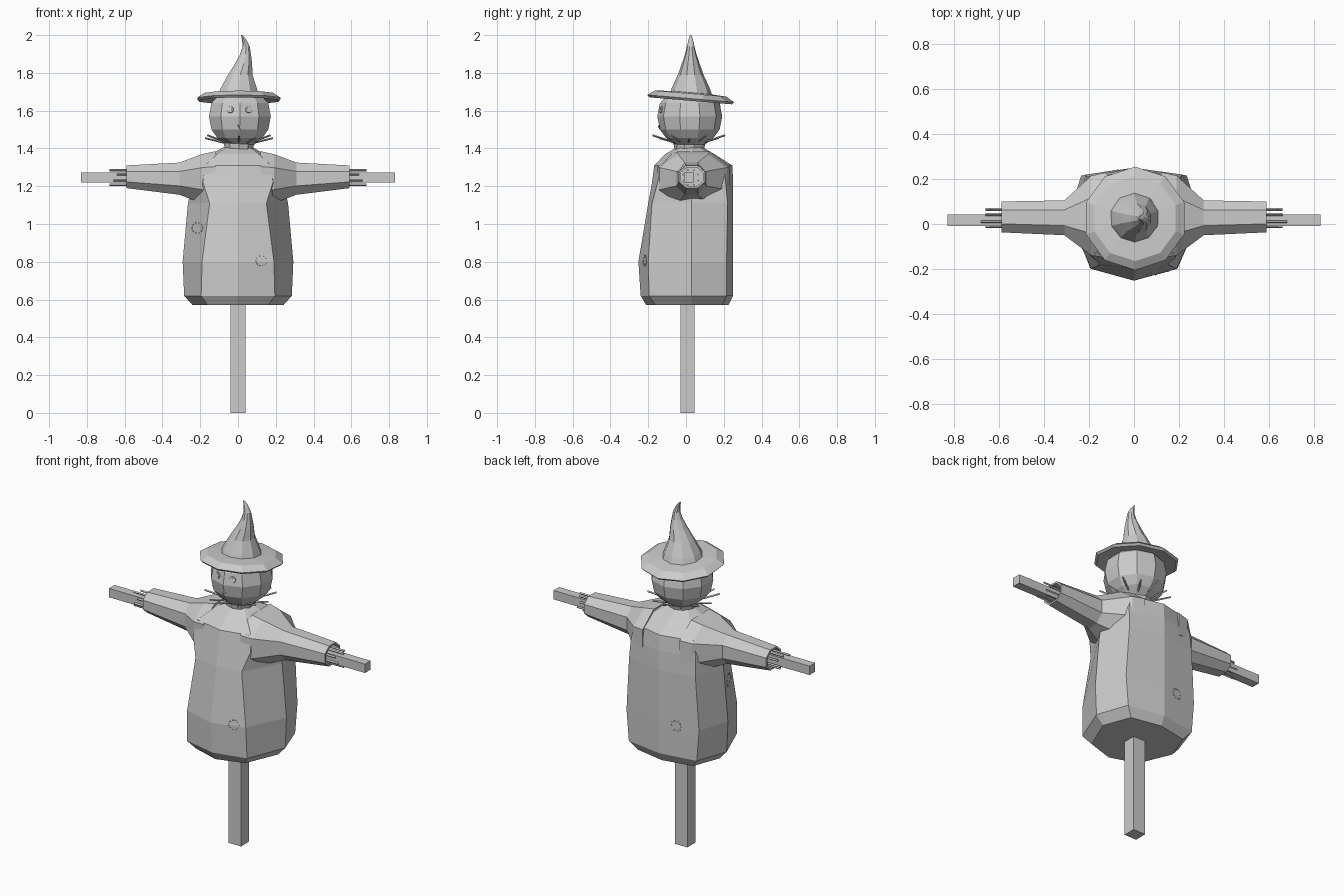
import bpy, bmesh, math
from mathutils import Vector, Matrix
from mathutils.bvhtree import BVHTree

cube = bpy.data.objects.get("Cube")
if cube:
    bpy.data.objects.remove(cube, do_unlink=True)

grey = bpy.data.materials.new("plain grey")
grey.use_nodes = True
COLOUR = (0.6, 0.6, 0.6, 1)
grey.diffuse_color = COLOUR
grey.node_tree.nodes["Principled BSDF"].inputs["Base Color"].default_value = COLOUR


def finish(name, bm):
    bmesh.ops.recalc_face_normals(bm, faces=bm.faces)
    mesh = bpy.data.meshes.new(name)
    bm.to_mesh(mesh)
    bm.free()
    mesh.materials.append(grey)
    ob = bpy.data.objects.new(name, mesh)
    bpy.context.collection.objects.link(ob)
    return ob


def loft(name, rings, caps=(True, True)):
    """Skin a list of rings, each a list of points."""
    bm = bmesh.new()
    loops = [[bm.verts.new(p) for p in ring] for ring in rings]
    n = len(rings[0])
    for a, b in zip(loops, loops[1:]):
        for i in range(n):
            j = (i + 1) % n
            bm.faces.new((a[i], a[j], b[j], b[i]))
    for cap, loop in zip(caps, (loops[0], loops[-1])):
        if cap:
            bm.faces.new(loop)
    return finish(name, bm)


def ring(cx, cy, z, r, n=10, tilt=0.0):
    """Level polygon with a corner at the front, optionally tilted back."""
    pts = []
    for i in range(n):
        a = 2 * math.pi * i / n - math.pi / 2
        y = r * math.sin(a)
        pts.append((cx + r * math.cos(a), cy + y, z - tilt * y))
    return pts


def box(name, lo, hi):
    bm = bmesh.new()
    size = [h - l for l, h in zip(lo, hi)]
    mid = [(l + h) / 2 for l, h in zip(lo, hi)]
    bmesh.ops.create_cube(bm, size=1, matrix=Matrix.Translation(mid) @ Matrix.Diagonal((*size, 1)))
    return finish(name, bm)


def rod(name, a, b, r):
    a, b = Vector(a), Vector(b)
    bm = bmesh.new()
    turn = (b - a).to_track_quat('Z', 'Y').to_matrix().to_4x4()
    bmesh.ops.create_cone(bm, cap_ends=True, segments=4, radius1=r, radius2=r,
                          depth=(b - a).length, matrix=Matrix.Translation((a + b) / 2) @ turn)
    return finish(name, bm)


# Wooden cross
box("post", (-0.04, -0.03, 0), (0.04, 0.045, 1.3))
box("crossbar", (-0.83, -0.01, 1.22), (0.83, 0.042, 1.272))


# Coat: eight-sided rings given as front y, front corner, side x, back corner, back y
def coat_ring(z, front, fx, fy, sx, bx, by, back):
    half = [(fx, fy), (sx, 0.03), (bx, by)]
    return [(0, front, z)] + [(x, y, z) for x, y in half] + [(0, back, z)] + \
           [(-x, y, z) for x, y in reversed(half)]


coat = loft("coat", [
    coat_ring(0.57, -0.21, 0.16, -0.16, 0.24, 0.18, 0.19, 0.225),
    coat_ring(0.62, -0.24, 0.195, -0.195, 0.285, 0.22, 0.215, 0.25),
    coat_ring(0.8, -0.252, 0.19, -0.2, 0.293, 0.235, 0.215, 0.25),
    coat_ring(1.11, -0.2, 0.15, -0.18, 0.265, 0.215, 0.22, 0.25),
    coat_ring(1.22, -0.18, 0.185, -0.15, 0.24, 0.21, 0.21, 0.25),
    coat_ring(1.31, -0.168, 0.175, -0.13, 0.22, 0.19, 0.2, 0.245),
    coat_ring(1.37, -0.11, 0.11, -0.075, 0.14, 0.12, 0.13, 0.15),
    coat_ring(1.405, -0.05, 0.06, -0.03, 0.08, 0.06, 0.07, 0.09),
])
coat_tree = BVHTree.FromObject(coat, bpy.context.evaluated_depsgraph_get())


# Sleeves: eight-sided sections flaring into the shoulders, hollow at the cuff
def sleeve_ring(x, y0, y1, z0, z1):
    k = 0.45
    cy, cz, hy, hz = (y0 + y1) / 2, (z0 + z1) / 2, (y1 - y0) / 2, (z1 - z0) / 2
    shape = [(1, k), (k, 1), (-k, 1), (-1, k), (-1, -k), (-k, -1), (k, -1), (1, -k)]
    return [(x, cy + hy * u, cz + hz * v) for u, v in shape]


for side, s in (("left", 1), ("right", -1)):
    loft(side + "_sleeve", [
        sleeve_ring(s * 0.12, -0.15, 0.23, 1.09, 1.385),
        sleeve_ring(s * 0.19, -0.14, 0.215, 1.11, 1.37),
        sleeve_ring(s * 0.31, -0.05, 0.105, 1.155, 1.325),
        sleeve_ring(s * 0.59, -0.037, 0.1, 1.19, 1.31),
        sleeve_ring(s * 0.59, -0.027, 0.09, 1.2, 1.3),
        sleeve_ring(s * 0.5, -0.027, 0.09, 1.2, 1.3),
    ])
    # Straw poking out of the cuff
    for i in range(8):
        a = math.tau * (i + 0.5) / 8
        y, z = 0.026 + 0.042 * math.cos(a), 1.246 + 0.042 * math.sin(a)
        rod(side + "_cuff_straw", (s * 0.5, y, z), (s * (0.64 + 0.02 * (i % 3)), y, z), 0.006)

# Neck and straw collar
loft("neck", [ring(0.005, 0.015, 1.36, 0.07), ring(0.005, 0.02, 1.45, 0.09)])
for i in range(12):
    a = math.tau * i / 12
    d = Vector((math.cos(a), math.sin(a), 0))
    c = Vector((0.005, 0.015, 0))
    rod("collar_straw", c + d * 0.06 + Vector((0, 0, 1.425)),
        c + d * (0.18 + 0.012 * (i % 2)) + Vector((0, 0, 1.455 + 0.015 * (i % 2))), 0.005)

# Head
HEAD = [(1.42, 0.08), (1.455, 0.125), (1.5, 0.158), (1.57, 0.172), (1.64, 0.158), (1.69, 0.11)]
head = loft("head", [ring(0.01, 0.02, z, r) for z, r in HEAD])
head_tree = BVHTree.FromObject(head, bpy.context.evaluated_depsgraph_get())


def plate(name, tree, x, z, r, sides, y_dir=1, stretch=1.0, spin=0.0, thick=0.008):
    """Thin plate lying on a surface found by a ray along y."""
    hit, normal, _, _ = tree.ray_cast(Vector((x, -y_dir, z)), Vector((0, y_dir, 0)))
    if hit is None:
        return
    bm = bmesh.new()
    turn = normal.to_track_quat('Z', 'Y').to_matrix().to_4x4()
    m = Matrix.Translation(hit) @ turn @ Matrix.Rotation(spin, 4, 'Z') @ Matrix.Diagonal((1, stretch, 1, 1))
    bmesh.ops.create_cone(bm, cap_ends=True, segments=sides, radius1=r, radius2=r * 0.85,
                          depth=thick, matrix=m)
    finish(name, bm)


# Face
for name, x in (("left_eye", 0.056), ("right_eye", -0.04)):
    plate(name, head_tree, x, 1.605, 0.02, 10)
    plate(name + "_pupil", head_tree, x, 1.605, 0.012, 8, thick=0.0099)
plate("nose", head_tree, 0.012, 1.515, 0.016, 3, spin=math.pi)

# Stitches around coat patches
for px, pz, y_dir in ((0.125, 0.805, 1), (-0.215, 0.98, 1), (-0.1, 0.8, -1)):
    for i in range(10):
        a = math.tau * i / 10
        plate("patch_stitch", coat_tree, px + 0.028 * math.cos(a), pz + 0.028 * math.sin(a),
              0.004, 4, y_dir, stretch=1.6, spin=a, thick=0.005)

# Hat: drooping brim with a thin edge, and a bent crown
T = 0.085
loft("hat_brim", [
    ring(0.005, 0.025, 1.672, 0.08, tilt=T),
    ring(0.005, 0.025, 1.652, 0.218, tilt=T),
    ring(0.005, 0.025, 1.664, 0.23, tilt=T),
    ring(0.005, 0.025, 1.69, 0.19, tilt=T),
    ring(0.005, 0.025, 1.697, 0.09, tilt=T),
])
CROWN = [(0.002, 1.685, 0.113), (0.004, 1.72, 0.1), (0.012, 1.79, 0.068), (0.03, 1.85, 0.047),
         (0.04, 1.9, 0.03), (0.043, 1.94, 0.02), (0.033, 1.975, 0.012), (0.02, 2.0, 0.004)]
loft("hat_crown", [ring(x, 0.025, z, r) for x, z, r in CROWN])
